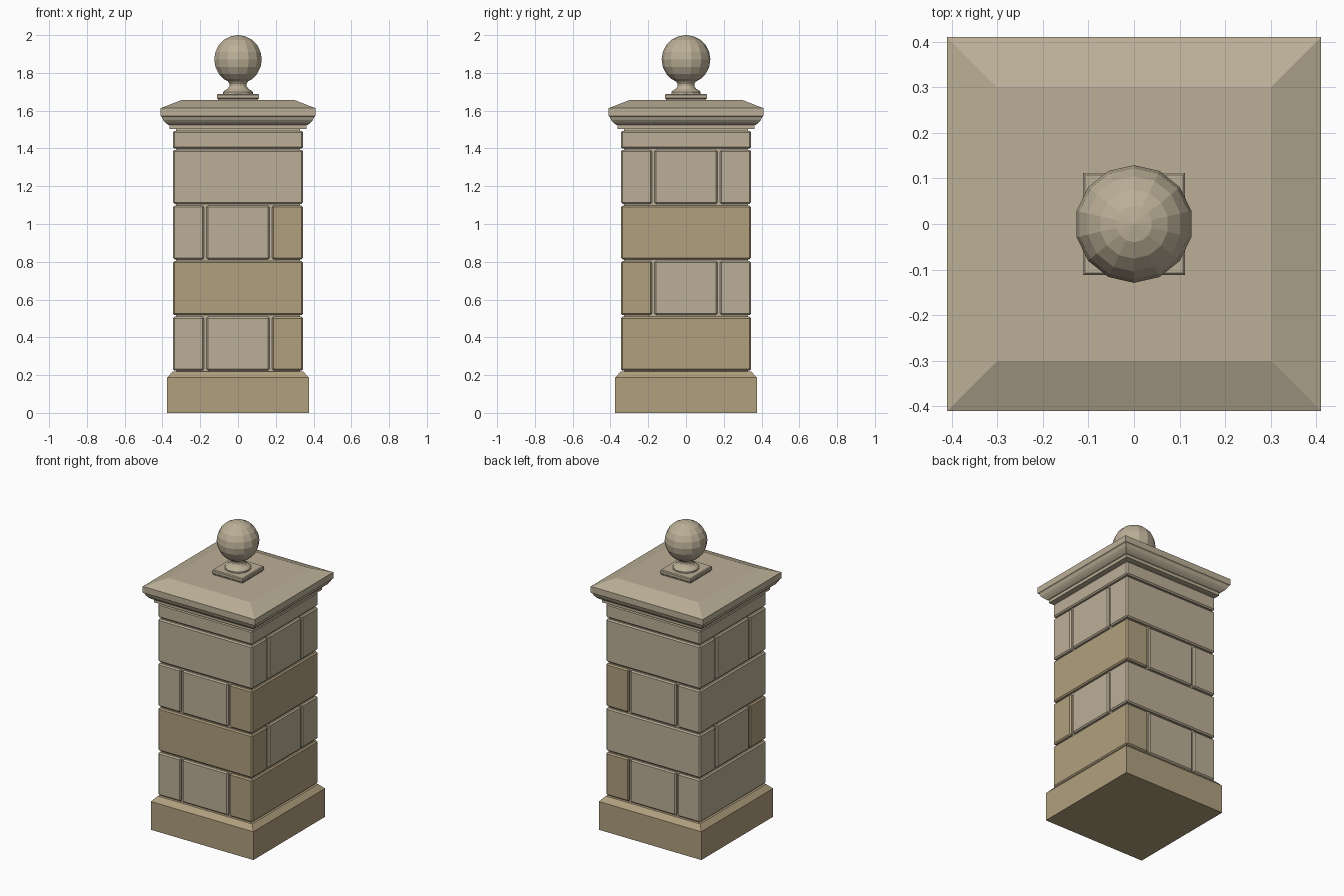
import bpy, bmesh, math

if "Cube" in bpy.data.objects:
    bpy.data.objects.remove(bpy.data.objects["Cube"])

def material(name, rgb):
    m = bpy.data.materials.new(name)
    m.diffuse_color = (*rgb, 1)
    m.use_nodes = True
    m.node_tree.nodes["Principled BSDF"].inputs["Base Color"].default_value = m.diffuse_color
    return m

LIGHT = material("pale_stone", (0.50, 0.43, 0.31))
TAN = material("tan_stone", (0.44, 0.35, 0.21))

def finish(name, bm, mat):
    bmesh.ops.recalc_face_normals(bm, faces=bm.faces[:])
    me = bpy.data.meshes.new(name)
    bm.to_mesh(me)
    bm.free()
    me.materials.append(mat)
    ob = bpy.data.objects.new(name, me)
    bpy.context.collection.objects.link(ob)
    return ob

def block(name, x0, x1, y0, y1, z0, z1, mat, bevel=0.008):
    bm = bmesh.new()
    bmesh.ops.create_cube(bm, size=1)
    for v in bm.verts:
        v.co = ((x0 + x1) / 2 + v.co.x * (x1 - x0),
                (y0 + y1) / 2 + v.co.y * (y1 - y0),
                (z0 + z1) / 2 + v.co.z * (z1 - z0))
    if bevel:
        bmesh.ops.bevel(bm, geom=bm.edges[:], offset=bevel, segments=1,
                        affect='EDGES', profile=0.5)
    return finish(name, bm, mat)

def loft(name, profile, sides, mat):
    """Stack rings of (radius, z); four sides gives a square of that half width."""
    bm = bmesh.new()
    square = sides == 4
    k, off = (math.sqrt(2), math.pi / 4) if square else (1, 0)
    rings = [[bm.verts.new((r * k * math.cos(off + math.tau * i / sides),
                            r * k * math.sin(off + math.tau * i / sides), z))
              for i in range(sides)] for r, z in profile]
    for a, b in zip(rings, rings[1:]):
        for i in range(sides):
            j = (i + 1) % sides
            bm.faces.new((a[i], a[j], b[j], b[i]))
    bm.faces.new(rings[0][::-1])
    bm.faces.new(rings[-1])
    return finish(name, bm, mat)

# Plinth with chamfered top, and the recessed mortar core
loft("plinth", [(0.375, 0), (0.375, 0.187), (0.345, 0.219)], 4, TAN)
block("mortar_core", -0.328, 0.328, -0.328, 0.328, 0.20, 1.51, LIGHT, 0)

# Four stone courses, each turned a quarter from the one below
H, S, G = 0.345, 0.18, 0.167
for n in range(4):
    z0 = 0.225 + 0.294 * n
    z1 = z0 + 0.284
    for label, a, b in (("low", -H, -S), ("middle", -G, G), ("high", S, H)):
        name = f"course_{n + 1}_{label}_stone"
        if n % 2 == 0:
            block(name, a, b, -H, H, z0, z1, TAN if label == "high" else LIGHT)
        else:
            tan = label == "low" and n == 1
            block(name, -H, H, a, b, z0, z1, TAN if tan else LIGHT)

# Neck band under the cap
block("neck_band", -H, H, -H, H, 1.40, 1.492, LIGHT)

# Moulded cap with sloping top edges
loft("cap", [(0.362, 1.503), (0.362, 1.523), (0.372, 1.526), (0.385, 1.537),
             (0.396, 1.550), (0.403, 1.567), (0.410, 1.572), (0.410, 1.613),
             (0.300, 1.656)], 4, LIGHT)

# Finial: square base, turned neck and ball
loft("finial_base", [(0.107, 1.65), (0.107, 1.662), (0.112, 1.667),
                     (0.112, 1.684), (0.107, 1.689)], 4, LIGHT)
loft("finial_neck", [(0.080, 1.685), (0.080, 1.698), (0.072, 1.706),
                     (0.055, 1.716), (0.045, 1.730), (0.045, 1.742),
                     (0.055, 1.757)], 14, LIGHT)
bm = bmesh.new()
bmesh.ops.create_uvsphere(bm, u_segments=14, v_segments=10, radius=0.129)
bmesh.ops.translate(bm, verts=bm.verts[:], vec=(0, 0, 1.871))
finish("finial_ball", bm, LIGHT)
